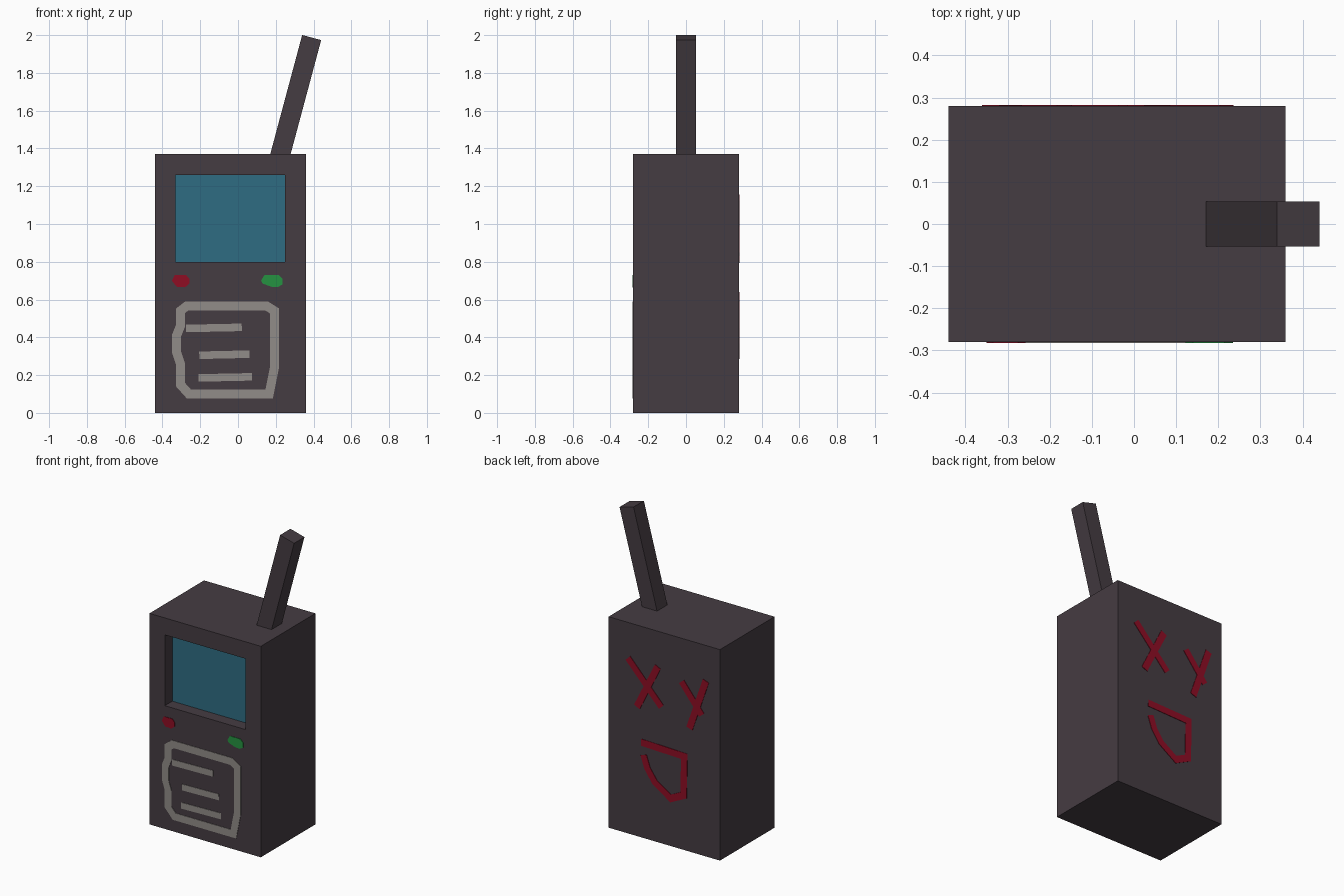
import bpy, bmesh, math
from mathutils import Vector, Matrix

if "Cube" in bpy.data.objects:
    bpy.data.objects.remove(bpy.data.objects["Cube"])

X0, X1, D, H = -0.44, 0.36, 0.28, 1.37      # body extents


def material(name, r, g, b):
    m = bpy.data.materials.new(name)
    lin = [((c / 255 + 0.055) / 1.055) ** 2.4 for c in (r, g, b)]
    m.diffuse_color = (*lin, 1)
    m.use_nodes = True
    m.node_tree.nodes["Principled BSDF"].inputs["Base Color"].default_value = m.diffuse_color
    return m


CASE = material("dark_case", 69, 60, 66)
GLASS = material("blue_screen", 47, 108, 130)
RED = material("red_paint", 142, 13, 36)
GREEN = material("green_paint", 37, 146, 65)
GREY = material("grey_paint", 145, 140, 136)


def finish(name, bm, *mats):
    bmesh.ops.recalc_face_normals(bm, faces=bm.faces)
    me = bpy.data.meshes.new(name)
    bm.to_mesh(me)
    bm.free()
    for m in mats:
        me.materials.append(m)
    ob = bpy.data.objects.new(name, me)
    bpy.context.collection.objects.link(ob)
    return ob


def ring(bm, x0, x1, z0, z1, y):
    return [bm.verts.new((x, y, z)) for x, z in ((x0, z0), (x1, z0), (x1, z1), (x0, z1))]


def plate_y(side):
    # inner and outer depth of a thin plate on the front (-1) or back (1)
    return side * (D - 0.001), side * (D + 0.003)


def patch(name, pts, mat, side=-1):
    """Thin flat polygon on the front or back."""
    bm = bmesh.new()
    a, b = ([bm.verts.new((x, y, z)) for x, z in pts] for y in plate_y(side))
    bm.faces.new(a)
    bm.faces.new(b)
    for i in range(len(pts)):
        j = (i + 1) % len(pts)
        bm.faces.new((a[i], a[j], b[j], b[i]))
    return finish(name, bm, mat)


def stroke(name, pts, mat, side=-1, width=0.045, closed=False):
    """Thin painted line with mitred corners along (x, z) points."""
    bm = bmesh.new()
    p = [Vector(q) for q in pts]
    n, sections = len(p), []
    for i in range(n):
        before = p[i] - p[i - 1] if i or closed else p[1] - p[0]
        after = p[(i + 1) % n] - p[i] if i < n - 1 or closed else before
        n1, n2 = (Vector((-d.y, d.x)).normalized() for d in (before, after))
        m = (n1 + n2).normalized()
        m *= width / 2 / max(m.dot(n1), 0.5)
        y0, y1 = plate_y(side)
        sections.append([bm.verts.new((q.x, y, q.y)) for q, y in
                         ((p[i] - m, y0), (p[i] + m, y0), (p[i] + m, y1), (p[i] - m, y1))])
    for i in range(n if closed else n - 1):
        a, b = sections[i], sections[(i + 1) % n]
        for k in range(4):
            bm.faces.new((a[k], a[(k + 1) % 4], b[(k + 1) % 4], b[k]))
    if not closed:
        bm.faces.new(sections[0])
        bm.faces.new(sections[-1])
    return finish(name, bm, mat)


# Case with recessed screen: rings run from the back, round the front, into the recess
bm = bmesh.new()
rings = [ring(bm, X0, X1, 0, H, D), ring(bm, X0, X1, 0, H, -D),
         ring(bm, -0.33, 0.25, 0.80, 1.26, -D), ring(bm, -0.33, 0.25, 0.80, 1.26, -D + 0.077)]
bm.faces.new(rings[0])
bm.faces.new(rings[-1]).material_index = 1
for a, b in zip(rings, rings[1:]):
    for k in range(4):
        bm.faces.new((a[k], a[(k + 1) % 4], b[(k + 1) % 4], b[k]))
finish("case", bm, CASE, GLASS)

# Leaning antenna, its foot sunk slightly into the case
bm = bmesh.new()
bmesh.ops.create_cube(bm, size=1)
length = 0.67
bm.transform(Matrix.Translation((0.39, 0, 1.987)) @ Matrix.Rotation(math.radians(15), 4, 'Y')
             @ Matrix.Diagonal((0.104, 0.106, length, 1)) @ Matrix.Translation((0, 0, -0.5)))
finish("antenna", bm, CASE)

# Buttons
patch("red_button", [(-0.35, 0.70), (-0.335, 0.73), (-0.275, 0.73), (-0.257, 0.71),
                     (-0.257, 0.685), (-0.28, 0.665), (-0.325, 0.668)], RED)
patch("green_button", [(0.122, 0.70), (0.14, 0.73), (0.215, 0.73), (0.235, 0.71),
                       (0.235, 0.68), (0.21, 0.665), (0.175, 0.668), (0.13, 0.685)], GREEN)

# Speaker grille
stroke("grille_border", [(-0.305, 0.54), (-0.27, 0.567), (0.15, 0.567), (0.193, 0.54),
                         (0.193, 0.24), (0.165, 0.10), (-0.26, 0.10), (-0.305, 0.15),
                         (-0.305, 0.26), (-0.325, 0.32), (-0.325, 0.41), (-0.305, 0.46)],
       GREY, closed=True, width=0.048)
for i, (x0, x1, z) in enumerate(((-0.275, 0.02, 0.45), (-0.205, 0.06, 0.308), (-0.21, 0.075, 0.188))):
    stroke(f"grille_bar_{i + 1}", [(x0, z - 0.003), (x1, z + 0.003)], GREY, width=0.04)

# Painted face on the back
for name, pts in {
    "eye_a_stroke_1": [(0.22, 1.14), (-0.02, 0.885)],
    "eye_a_stroke_2": [(0.005, 1.14), (0.155, 0.84)],
    "eye_b_stroke_1": [(-0.165, 1.09), (-0.31, 0.91)],
    "eye_b_stroke_2": [(-0.34, 1.14), (-0.222, 0.80)],
    "mouth": [(0.125, 0.618), (-0.185, 0.609), (-0.18, 0.355), (-0.087, 0.31),
              (0.027, 0.385), (0.08, 0.46), (0.108, 0.54)],
}.items():
    stroke(name, pts, RED, side=1, width=0.045)
